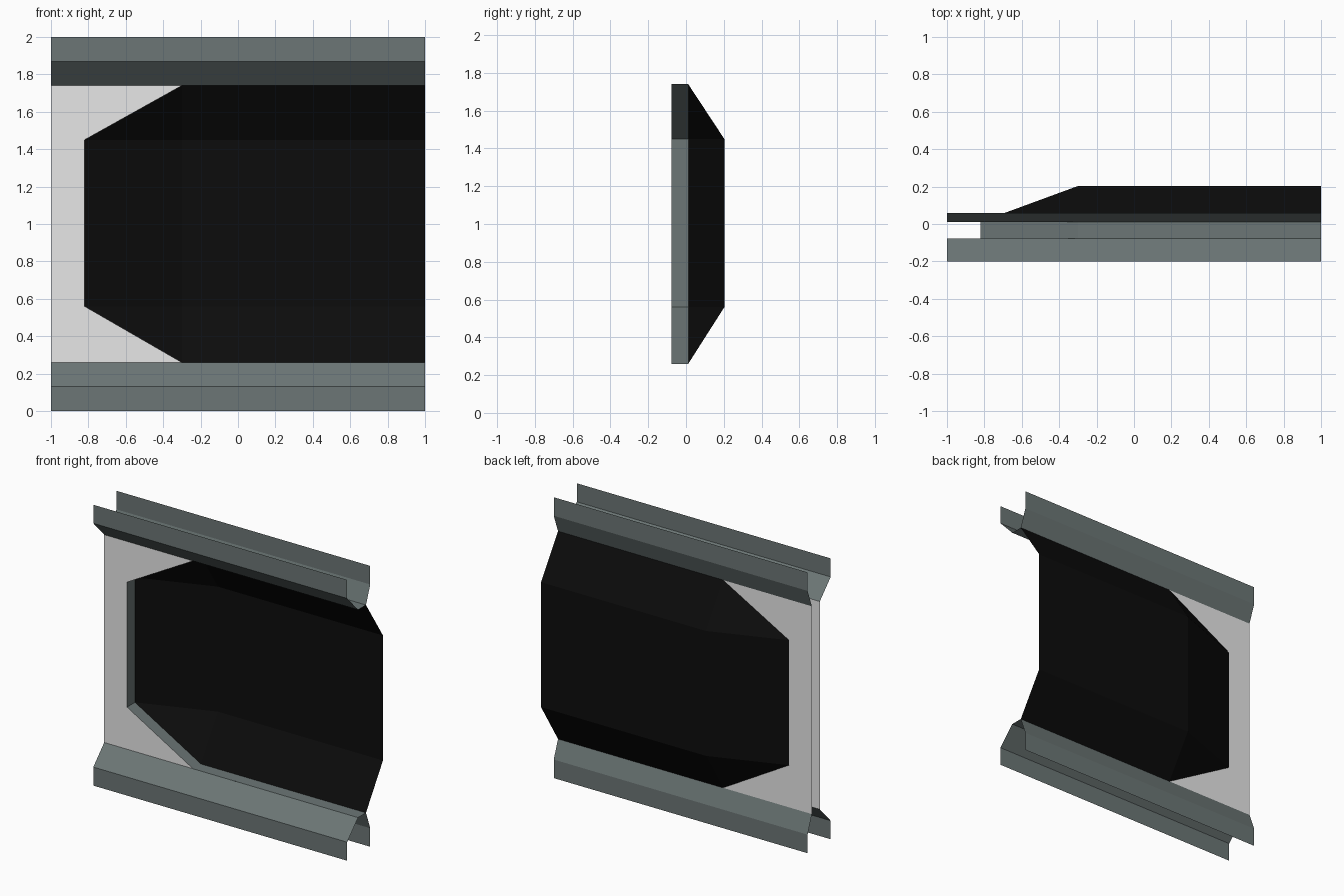
import bpy
import bmesh
from mathutils import Vector

cube = bpy.data.objects.get("Cube")
if cube:
    bpy.data.objects.remove(cube, do_unlink=True)

FRONT, BACK, BULGE = -0.077, 0.012, 0.203      # sheet and glass depths
LOW, HIGH = 0.26, 1.74                         # opening height
SILL, LINTEL = 0.56, 1.45                      # flat part of the glass
LEFT, BEND, EDGE = -0.82, -0.3, 1.0            # opening corners along x


def material(name, colour):
    mat = bpy.data.materials.new(name)
    mat.use_nodes = True
    rgba = (*colour, 1.0)
    mat.diffuse_color = rgba
    mat.node_tree.nodes["Principled BSDF"].inputs["Base Color"].default_value = rgba
    return mat


steel = material("grey green steel", (0.15, 0.183, 0.181))
plate = material("pale grey plate", (0.8, 0.8, 0.8))
black = material("black glass", (0.0035, 0.0035, 0.0035))


def sheet(name, polygons, mat, towards):
    """Flat-sided open sheet; every face is turned to the point towards."""
    bm = bmesh.new()
    for polygon in polygons:
        face = bm.faces.new([bm.verts.new(p) for p in polygon])
        face.normal_update()
        if face.normal.dot(Vector(towards) - face.calc_center_median()) < 0:
            face.normal_flip()
    bmesh.ops.remove_doubles(bm, verts=bm.verts, dist=0.0005)
    mesh = bpy.data.meshes.new(name)
    bm.to_mesh(mesh)
    bm.free()
    mesh.materials.append(mat)
    obj = bpy.data.objects.new(name, mesh)
    bpy.context.collection.objects.link(obj)
    return obj


def strips(profile, x0=-1.0, x1=1.0):
    """Sweep a (y, z) profile along x."""
    return [[(x0, *a), (x1, *a), (x1, *b), (x0, *b)]
            for a, b in zip(profile, profile[1:])]


# Outline of the opening, from lower right round to upper right
outline = [(EDGE, LOW), (BEND, LOW), (LEFT, SILL),
           (LEFT, LINTEL), (BEND, HIGH), (EDGE, HIGH)]

for side, inner, outer, look in (("front", FRONT, -0.2, -9), ("back", BACK, 0.06, 9)):
    # Flared rails above and below the opening
    lower = [(outer, 0), (outer, 0.132), (inner, LOW)]
    upper = [(y, 2 - z) for y, z in lower]
    sheet(f"{side}_lower_rail", strips(lower), steel, (0, look, 1))
    sheet(f"{side}_upper_rail", strips(upper), steel, (0, look, 1))

    # End plate with bevelled corners around the opening
    corners = [(x, inner, z) for x, z in outline[1:5]]
    bottom, a, b, top = corners
    sheet(f"{side}_end_plate",
          [[(-1, inner, LOW), bottom, a, (-1, inner, SILL)],
           [(-1, inner, SILL), a, b, (-1, inner, LINTEL)],
           [(-1, inner, LINTEL), b, top, (-1, inner, HIGH)]],
          plate, (0, look, 1))

# Rim joining the front and back sheets
sheet("opening_rim",
      [[(p[0], FRONT, p[1]), (q[0], FRONT, q[1]), (q[0], BACK, q[1]), (p[0], BACK, p[1])]
       for p, q in zip(outline, outline[1:])],
      steel, (0.3, -0.03, 1))

# Window glass bulging out of the back
glass = strips([(BACK, LOW), (BULGE, SILL), (BULGE, LINTEL), (BACK, HIGH)], BEND, EDGE)
glass.append([(LEFT, BACK, SILL), (BEND, BULGE, SILL),
              (BEND, BULGE, LINTEL), (LEFT, BACK, LINTEL)])
for flat, rim in ((SILL, LOW), (LINTEL, HIGH)):
    glass.append([(LEFT, BACK, flat), (BEND, BULGE, flat), (BEND, BACK, rim)])
sheet("window_glass", glass, black, (0, 9, 1))
